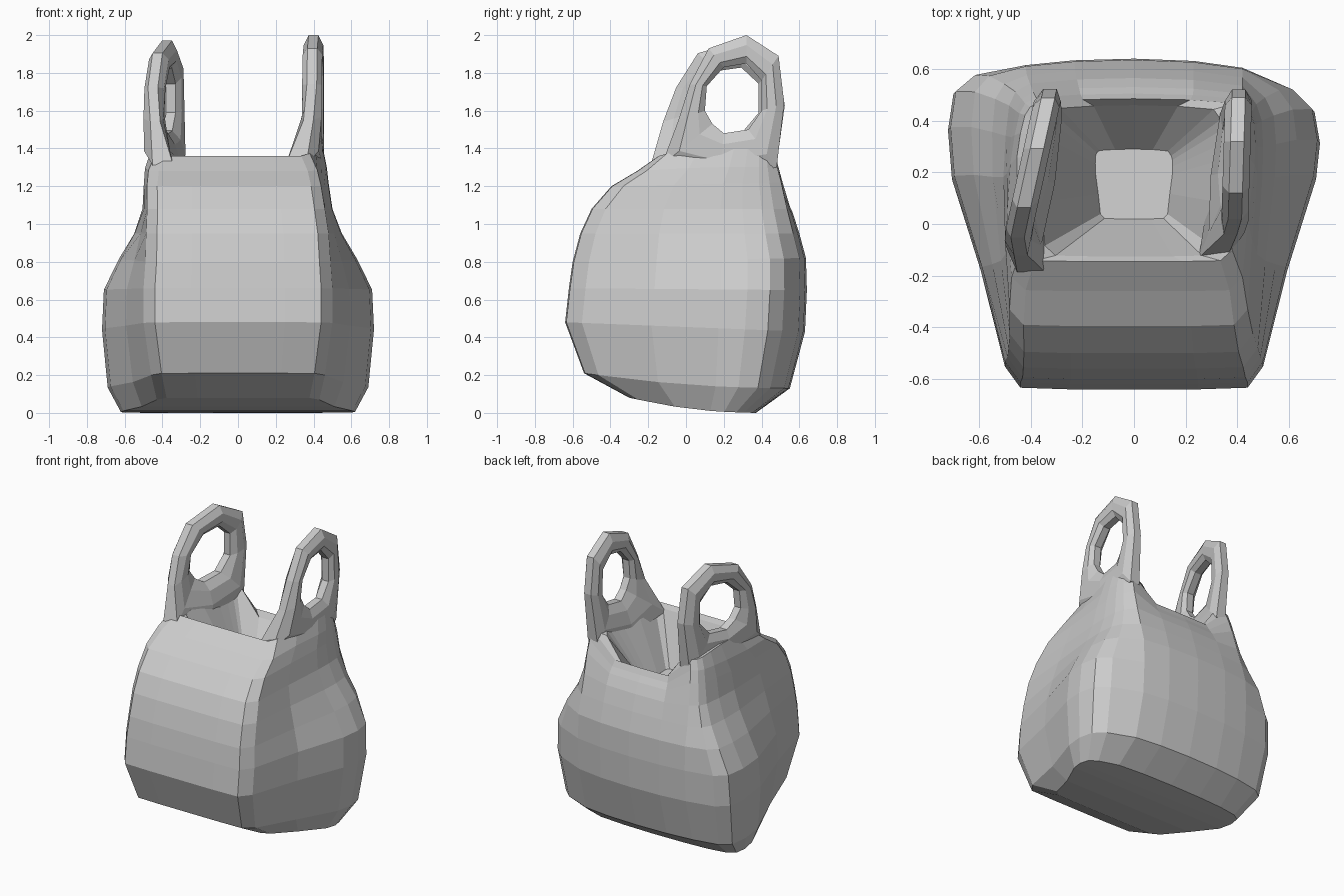
import bpy, bmesh, math

if "Cube" in bpy.data.objects:
    bpy.data.objects.remove(bpy.data.objects["Cube"])

mat = bpy.data.materials.new("pale_grey_plastic")
mat.diffuse_color = (0.6, 0.6, 0.6, 1)
mat.use_nodes = True
mat.node_tree.nodes["Principled BSDF"].inputs["Base Color"].default_value = mat.diffuse_color


def finish(name, bm):
    bmesh.ops.recalc_face_normals(bm, faces=bm.faces)
    me = bpy.data.meshes.new(name)
    bm.to_mesh(me)
    bm.free()
    me.materials.append(mat)
    ob = bpy.data.objects.new(name, me)
    bpy.context.collection.objects.link(ob)
    return ob


def bridge(bm, a, b):
    n = len(a)
    for i in range(n):
        j = (i + 1) % n
        bm.faces.new((a[i], a[j], b[j], b[i]))


def body_ring(bm, zf, zb, yf, yb, wf, wb, lean=0, bow=0, dip=0):
    """Rounded wedge-shaped section, narrow in front and wide behind.
    lean twists the left side, bow lifts the sides, dip lowers the back."""
    d = yb - yf
    cx = min(.42, .88 * wb)             # corner of the back panel
    e = wb - cx
    front = [(0, 0), (wf * .5, 0), (wf * .88, .005), (wf, .07),
             (wf + (wb - wf) * .42, .36), (wf + (wb - wf) * .93, .64)]
    back_r = [(wb, .75), (cx + e * .93, .845), (cx + e * .67, .905),
              (cx, .972), (cx * .55, .993), (0, 1)]
    back_l = [(wb, .79), (cx + e * .93, .9), (cx + e * .67, .95),
              (cx, .98), (cx * .55, .995), (0, 1)]
    pts = front + back_r + [(-x, t) for x, t in (front + back_l)[-2:0:-1]]
    ring = []
    for x, t in pts:
        y = yf + d * t
        z = zf + (zb - zf) * t + bow * math.sin(math.pi * t)
        if t > .98 and abs(x) < .6 * cx:
            z -= dip
        if x < 0:
            x += lean * (max(y, 0) - .3) * min(1, -x / .4)
        ring.append(bm.verts.new((x, y, z)))
    return ring


def cap(bm, r):
    """Close a ring with strips running across it."""
    n = len(r)
    for i in range(n // 2):
        quad = [r[i], r[i + 1], r[-i - 1], r[-i]]
        bm.faces.new(list(dict.fromkeys(quad)))


# bag body: underside, bulging walls, rim, then the sunken inside
# z front, z back, y front, y back, half width front, half width back,
# lean, bow, dip
levels = [
    (.08, .00, -.30, .37, .43, .62, 0, -.02),
    (.21, .13, -.54, .55, .46, .69, 0, -.02),
    (.48, .43, -.64, .63, .50, .72),
    (.66, .65, -.62, .64, .50, .71),
    (.80, .82, -.60, .635, .49, .63),
    (.95, .95, -.56, .60, .48, .55, .02, 0, 0),
    (1.08, 1.08, -.50, .565, .46, .50, .07, 0, .02),
    (1.20, 1.22, -.395, .53, .44, .48, .14, 0, .09),
    (1.28, 1.30, -.26, .505, .42, .47, .18, .01, .13),
    (1.36, 1.36, -.145, .485, .38, .45, .2, .06, .15),
    (1.33, 1.34, -.125, .46, .30, .35, .2, .06, .17),
    (1.00, .97, .02, .29, .13, .15),
]
bm = bmesh.new()
rings = [body_ring(bm, *lv) for lv in levels]
for a, b in zip(rings, rings[1:]):
    bridge(bm, a, b)
cap(bm, rings[0])
cap(bm, rings[-1])
finish("bag_body", bm)

# handles: faceted loops in the y-z plane with a wide foot sunk in the rim
outer = [(-.13, 1.31), (-.04, 1.55), (.02, 1.74), (.12, 1.93), (.32, 2.0),
         (.49, 1.89), (.52, 1.64), (.48, 1.30), (.18, 1.25)]
hole = [(.14, 1.53), (.10, 1.60), (.11, 1.73), (.20, 1.83), (.32, 1.85),
        (.40, 1.76), (.40, 1.60), (.33, 1.50), (.20, 1.48)]
section = [(0, -.026), (.35, -.052), (.75, -.05), (1, -.025),
           (1, .025), (.75, .05), (.35, .052), (0, .026)]


def handle(name, place, side):
    bm = bmesh.new()
    loops = []
    for (yo, zo), (yi, zi) in zip(outer, hole):
        loop = []
        for t, o in section:
            y, z = yo + (yi - yo) * t, zo + (zi - zo) * t
            if o < 0:                   # inner face flares out toward the foot
                o -= .3 * max(0, 1.5 - z) * min(1, max(.2, 1 - 2 * (y - .15)))
            loop.append(bm.verts.new(place(o * side, y, z)))
        loops.append(loop)
    for i, a in enumerate(loops):
        bridge(bm, a, loops[(i + 1) % len(loops)])
    finish(name, bm)


def right_place(o, y, z):
    return (.39 + .03 * y + .4 * min(0, y) + o, y, z)


def left_place(o, y, z):
    shift = min(1, max(.6, (z - 1.25) / .25))
    y2 = y - .15 * (.5 - y) * shift
    x = -.44 + .22 * y2 - .4 * min(0, y2 + .05)
    return (x + o, y2, 1.36 + (z - 1.36) * .955)


handle("right_handle", right_place, 1)
handle("left_handle", left_place, -1)
